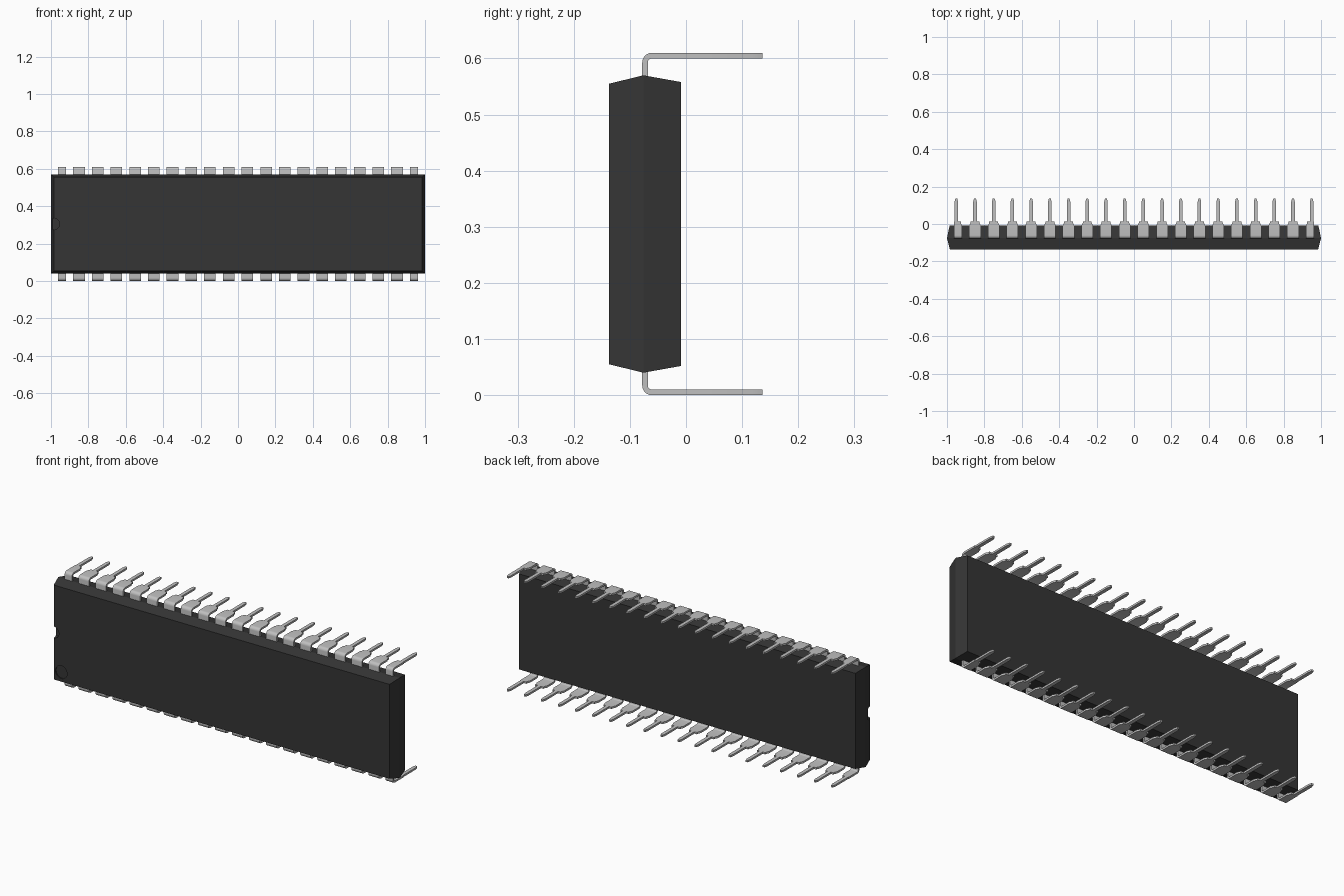
import bpy, bmesh, math
from mathutils import Matrix

cube = bpy.data.objects.get("Cube")
if cube:
    bpy.data.objects.remove(cube, do_unlink=True)

MID_Z = 0.305      # height of the symmetry plane between the pin rows
PITCH = 0.1        # pin spacing
MID_Y = -0.073     # plane in which the pins leave the body


def material(name, rgb, rough, metal=0.0):
    m = bpy.data.materials.new(name)
    m.use_nodes = True
    m.diffuse_color = (*rgb, 1)
    b = m.node_tree.nodes["Principled BSDF"]
    b.inputs["Base Color"].default_value = (*rgb, 1)
    b.inputs["Roughness"].default_value = rough
    b.inputs["Metallic"].default_value = metal
    return m


black = material("black plastic", (0.036, 0.036, 0.036), 0.6)
tin = material("tinned metal", (0.53, 0.53, 0.53), 0.4)


def make_object(name, bm, mat):
    bmesh.ops.recalc_face_normals(bm, faces=bm.faces[:])
    me = bpy.data.meshes.new(name)
    bm.to_mesh(me)
    bm.free()
    me.materials.append(mat)
    ob = bpy.data.objects.new(name, me)
    ob.location.z = MID_Z
    bpy.context.scene.collection.objects.link(ob)
    return ob


def activate(ob):
    bpy.ops.object.select_all(action='DESELECT')
    ob.select_set(True)
    bpy.context.view_layer.objects.active = ob


def loft(bm, rings):
    """Join four-cornered rings into a closed solid."""
    rings = [[bm.verts.new(p) for p in ring] for ring in rings]
    for a, b in zip(rings, rings[1:]):
        for i in range(4):
            j = (i + 1) % 4
            bm.faces.new((a[i], a[j], b[j], b[i]))
    bm.faces.new(rings[0])
    bm.faces.new(rings[-1])


# Body: draft-angled block, widest at the parting plane (y, half length, half height)
bm = bmesh.new()
loft(bm, [[(sx * hx, y, sz * hz) for sx, sz in ((-1, -1), (1, -1), (1, 1), (-1, 1))]
          for y, hx, hz in ((-0.137, 0.984, 0.25),
                            (-0.076, 1.0, 0.265),
                            (-0.009, 0.986, 0.253))])
body = make_object("body", bm, black)


# Recesses in the front face: end notch and first-pin dimple
def cut_recess(name, x, z, radius, floor_y):
    bm = bmesh.new()
    depth = floor_y + 0.2
    place = (Matrix.Translation((x, floor_y - depth / 2, z))
             @ Matrix.Rotation(math.pi / 2, 4, 'X'))
    bmesh.ops.create_cone(bm, cap_ends=True, segments=32, radius1=radius,
                          radius2=radius, depth=depth, matrix=place)
    cutter = make_object(name, bm, black)
    cutter.hide_render = True
    mod = body.modifiers.new(name, 'BOOLEAN')
    mod.operation = 'DIFFERENCE'
    mod.solver = 'EXACT'
    mod.object = cutter
    activate(body)
    bpy.ops.object.modifier_apply(modifier=name)
    bpy.data.objects.remove(cutter, do_unlink=True)


cut_recess("end_notch", -0.985, 0.0, 0.031, -0.107)
cut_recess("pin_one_dimple", -0.94, -0.2, 0.034, -0.131)


# Pins: a flat strip that bends backwards, then steps down to a thin leg
def pin_mesh(outer_limit):
    t, bend, top = 0.005, 0.012, 0.30      # half thickness, bend radius, leg height
    wide, taper, thin, tip = 0.031, 0.024, 0.0095, 0.005
    # stations: y, z, direction of the strip's outer side (degrees), half width
    stations = [(MID_Y, 0.22, 180, wide)]
    for i in range(7):
        a = math.radians(180 - 15 * i)
        stations.append((MID_Y + bend + bend * math.cos(a),
                         top - bend + bend * math.sin(a), 180 - 15 * i, wide))
    stations += [(y, top, 90, w) for y, w in
                 ((-0.008, wide), (0.006, taper), (0.014, taper), (0.014, thin),
                  (0.12, thin), (0.136, tip))]
    bm = bmesh.new()
    rings = []
    for y, z, deg, w in stations:
        a = math.radians(deg)
        dy, dz = t * math.cos(a), t * math.sin(a)
        right = min(w, outer_limit)
        rings.append([(-w, y - dy, z - dz), (right, y - dy, z - dz),
                      (right, y + dy, z + dz), (-w, y + dy, z + dz)])
    loft(bm, rings)
    return bm


# Inner pins: eighteen per row, mirrored to the lower row
inner = make_object("inner_pins", pin_mesh(1.0), tin)
inner.location.x = -8.5 * PITCH
arr = inner.modifiers.new("row", 'ARRAY')
arr.count = 18
arr.use_relative_offset = False
arr.use_constant_offset = True
arr.constant_offset_displace = (PITCH, 0, 0)
mir = inner.modifiers.new("lower_row", 'MIRROR')
mir.use_axis = (False, False, True)
mir.use_mirror_merge = False

# Corner pins: outer shoulder trimmed, mirrored to all four corners
bm = pin_mesh(0.012)
bmesh.ops.translate(bm, verts=bm.verts[:], vec=(9.5 * PITCH, 0, 0))
corner = make_object("corner_pins", bm, tin)
mir = corner.modifiers.new("corners", 'MIRROR')
mir.use_axis = (True, False, True)
mir.use_mirror_merge = False

# Smooth bends and round recess walls, crisp edges elsewhere
for ob in (body, inner, corner):
    activate(ob)
    bpy.ops.object.shade_smooth_by_angle(angle=math.radians(20 if ob != body else 12))
